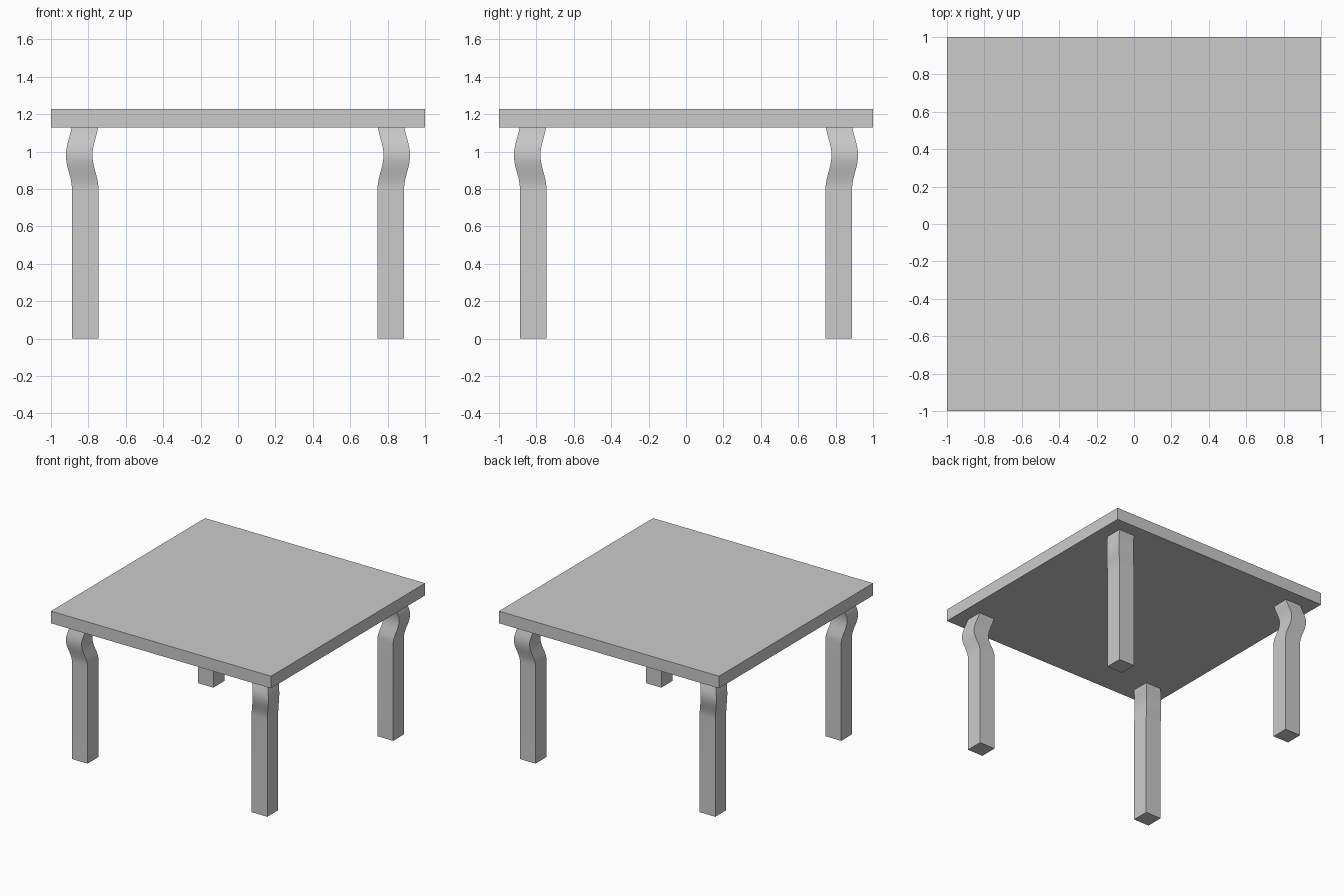
import bpy, bmesh, math

if "Cube" in bpy.data.objects:
    bpy.data.objects.remove(bpy.data.objects["Cube"])

LEG_TOP, TABLE_TOP = 1.128, 1.228
LEG_POS, LEG_HALF = 0.817, 0.071
BEND_Z, BEND_HALF, BEND_OUT = 0.98, 0.18, 0.032


def bend(z):
    """Outward offset of the leg's centre line at height z."""
    t = (z - BEND_Z) / BEND_HALF
    return BEND_OUT * math.cos(t * math.pi / 2) ** 2 if abs(t) < 1 else 0.0


def make_object(name, bm):
    bmesh.ops.recalc_face_normals(bm, faces=bm.faces)
    mesh = bpy.data.meshes.new(name)
    bm.to_mesh(mesh)
    bm.free()
    obj = bpy.data.objects.new(name, mesh)
    bpy.context.collection.objects.link(obj)
    return obj


def make_leg(name, sx, sy):
    # Square section swept up a centre line that bows towards the corner
    start = BEND_Z - BEND_HALF
    steps = 16
    heights = [0.0] + [start + (LEG_TOP - start) * i / steps for i in range(steps + 1)]
    bm = bmesh.new()
    rings = []
    for z in heights:
        c = LEG_POS + bend(z)
        rings.append([bm.verts.new((sx * c + dx * LEG_HALF, sy * c + dy * LEG_HALF, z))
                      for dx, dy in ((-1, -1), (1, -1), (1, 1), (-1, 1))])
    for a, b in zip(rings, rings[1:]):
        for i in range(4):
            j = (i + 1) % 4
            bm.faces.new((a[i], a[j], b[j], b[i]))
    bm.faces.new(rings[0])
    bm.faces.new(rings[-1])
    leg = make_object(name, bm)
    bpy.ops.object.select_all(action='DESELECT')
    leg.select_set(True)
    bpy.context.view_layer.objects.active = leg
    bpy.ops.object.shade_smooth_by_angle(angle=math.radians(30))


# Tabletop slab
bm = bmesh.new()
bmesh.ops.create_cube(bm, size=1)
bmesh.ops.scale(bm, vec=(2, 2, TABLE_TOP - LEG_TOP), verts=bm.verts)
bmesh.ops.translate(bm, vec=(0, 0, (TABLE_TOP + LEG_TOP) / 2), verts=bm.verts)
make_object("tabletop", bm)

# Four legs, each bowing outward to its own corner
for y_name, sy in (("front", -1), ("back", 1)):
    for x_name, sx in (("left", -1), ("right", 1)):
        make_leg(f"{y_name}_{x_name}_leg", sx, sy)
